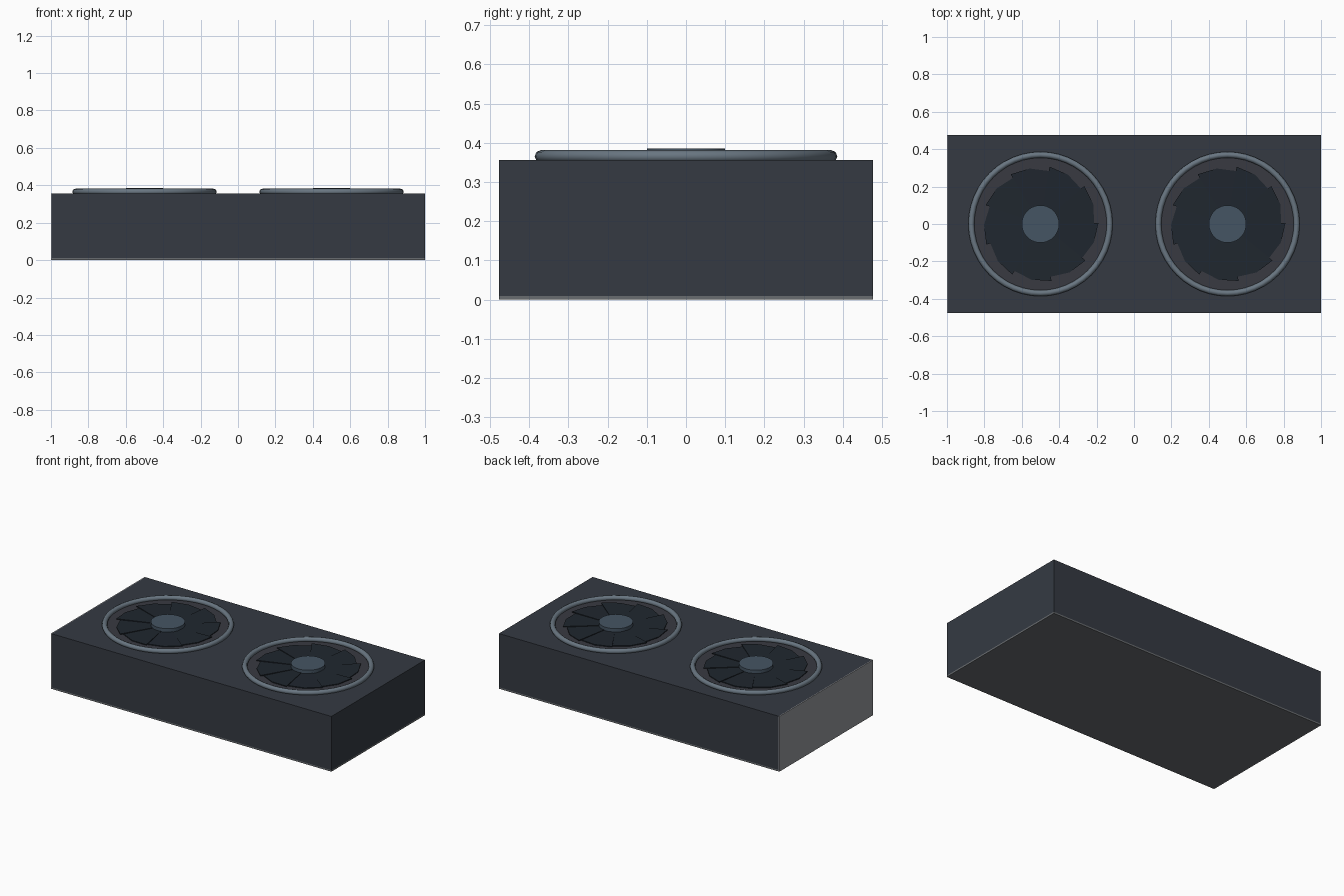
import bpy, bmesh, math

if "Cube" in bpy.data.objects:
    bpy.data.objects.remove(bpy.data.objects["Cube"])


def material(name, r, g, b):
    m = bpy.data.materials.new(name)
    m.diffuse_color = (r, g, b, 1)
    m.use_nodes = True
    m.node_tree.nodes["Principled BSDF"].inputs["Base Color"].default_value = m.diffuse_color
    return m


SHROUD = material("shroud_dark", 0.035, 0.042, 0.055)
WELL = material("well_dark", 0.04, 0.042, 0.053)
BLADE = material("blade_black", 0.014, 0.02, 0.028)
RING = material("ring_steel", 0.14, 0.18, 0.22)
HUB = material("hub_blue_grey", 0.06, 0.09, 0.125)
PLATE = material("backplate_grey", 0.14, 0.15, 0.16)
BRACKET = material("bracket_grey", 0.3, 0.31, 0.33)


def box(name, lo, hi, mat):
    bpy.ops.mesh.primitive_cube_add(size=1, location=[(a + b) / 2 for a, b in zip(lo, hi)])
    ob = bpy.context.object
    ob.name = name
    ob.scale = [b - a for a, b in zip(lo, hi)]
    bpy.ops.object.transform_apply(location=False, rotation=False, scale=True)
    ob.data.materials.append(mat)
    return ob


def disc(name, x, radius, z0, z1, mat):
    bpy.ops.mesh.primitive_cylinder_add(vertices=48, radius=radius, depth=z1 - z0,
                                        location=(x, 0, (z0 + z1) / 2))
    ob = bpy.context.object
    ob.name = name
    ob.data.materials.append(mat)
    bpy.ops.object.shade_smooth_by_angle()


def fan_blades(name, x, count=9):
    # overlapping pitched slabs whose outer corners make the saw-tooth rim
    bm = bmesh.new()
    step = math.tau / count
    for i in range(count):
        a = math.radians(81) - i * step
        # radius, angle, height of each blade corner
        outline = [(0.07, a, 0.364), (0.31, a, 0.368),
                   (0.302, a - step / 2, 0.365), (0.288, a - step * 1.08, 0.362),
                   (0.07, a - step * 1.08, 0.362)]
        top = [bm.verts.new((r * math.cos(t), r * math.sin(t), z)) for r, t, z in outline]
        low = [bm.verts.new((v.co.x, v.co.y, v.co.z - 0.005)) for v in top]
        n = len(top)
        bm.faces.new(top)
        bm.faces.new(low[::-1])
        for k in range(n):
            bm.faces.new((top[k], low[k], low[(k + 1) % n], top[(k + 1) % n]))
    bmesh.ops.recalc_face_normals(bm, faces=bm.faces)
    me = bpy.data.meshes.new(name)
    bm.to_mesh(me)
    bm.free()
    me.materials.append(BLADE)
    ob = bpy.data.objects.new(name, me)
    ob.location.x = x
    bpy.context.collection.objects.link(ob)


# Main housing, underside plate and left end bracket
Y = 0.477
box("shroud", (-0.994, -Y, 0.01), (1, Y, 0.356), SHROUD)
box("backplate", (-0.994, -Y, 0), (1, Y, 0.01), PLATE)
box("end_bracket", (-1, -Y, 0), (-0.994, Y, 0.356), BRACKET)

# Two fans: well floor, raised ring, blades and hub
for side, x in (("left", -0.5), ("right", 0.5)):
    disc(f"{side}_fan_well", x, 0.37, 0.35, 0.3575, WELL)
    bpy.ops.mesh.primitive_torus_add(major_segments=48, minor_segments=8, major_radius=0.37,
                                     minor_radius=0.016, location=(x, 0, 0.3655))
    ring = bpy.context.object
    ring.name = f"{side}_fan_ring"
    ring.data.materials.append(RING)
    bpy.ops.object.shade_smooth_by_angle(angle=math.radians(60))
    fan_blades(f"{side}_fan_blades", x)
    disc(f"{side}_fan_hub", x, 0.1, 0.352, 0.385, HUB)
